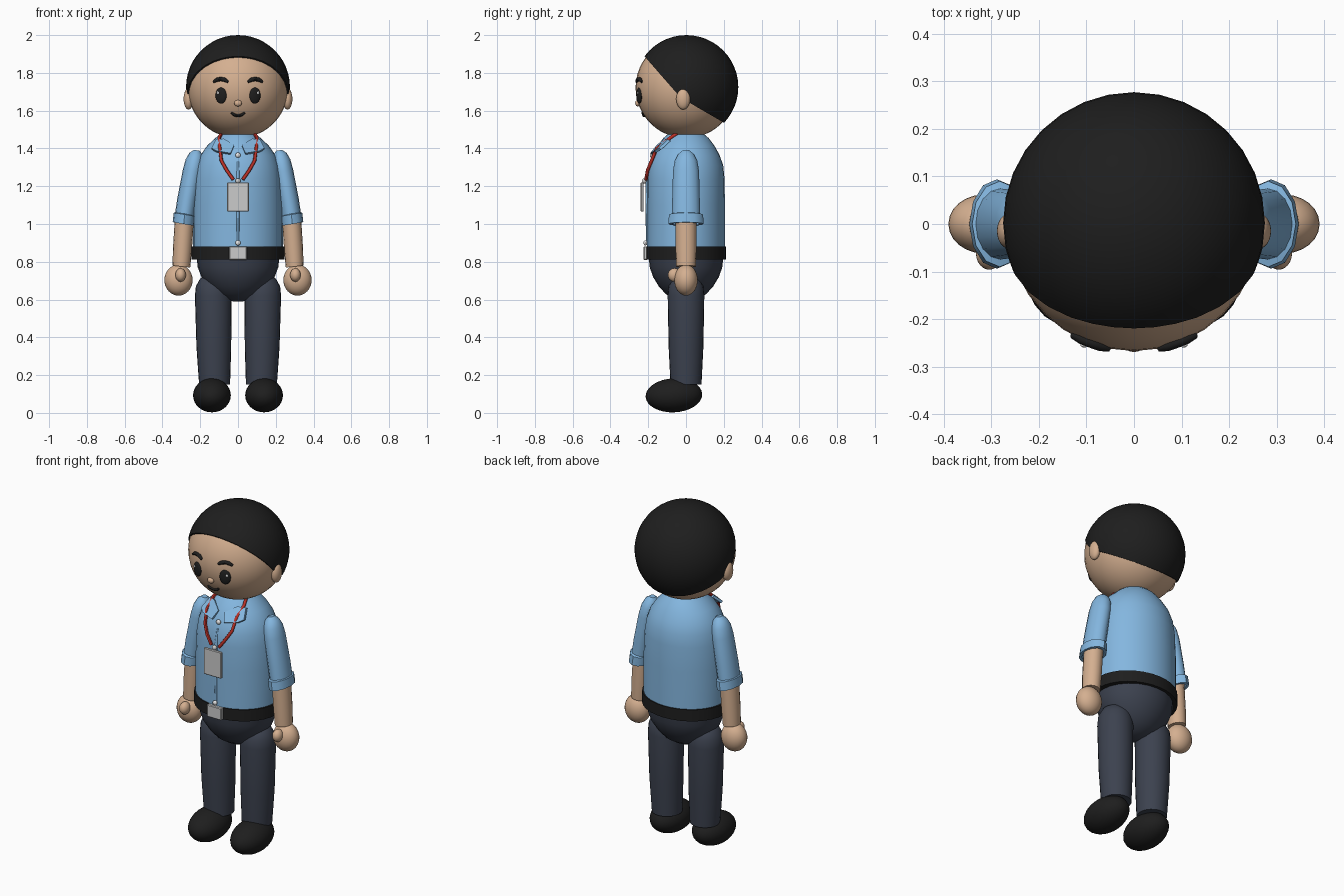
import bpy, bmesh, math
from mathutils import Vector

if "Cube" in bpy.data.objects:
    bpy.data.objects.remove(bpy.data.objects["Cube"])


def material(name, rgb):
    m = bpy.data.materials.new(name)
    m.diffuse_color = (*rgb, 1)
    m.use_nodes = True
    m.node_tree.nodes["Principled BSDF"].inputs["Base Color"].default_value = m.diffuse_color
    return m


SKIN = material("skin", (0.66, 0.43, 0.28))
BLUE = material("shirt_blue", (0.23, 0.47, 0.74))
NAVY = material("trouser_slate", (0.045, 0.054, 0.078))
BLACK = material("soft_black", (0.013, 0.013, 0.013))
RED = material("lanyard_red", (0.50, 0.03, 0.02))
SILVER = material("silver", (0.60, 0.60, 0.60))
WHITE = material("white", (0.85, 0.85, 0.85))

HEAD_Z, HEAD_R = 1.722, 0.267


def finish(name, bm, mat, smooth=35):
    bmesh.ops.recalc_face_normals(bm, faces=bm.faces[:])
    me = bpy.data.meshes.new(name)
    bm.to_mesh(me)
    bm.free()
    me.materials.append(mat)
    ob = bpy.data.objects.new(name, me)
    bpy.context.collection.objects.link(ob)
    bpy.ops.object.select_all(action='DESELECT')
    ob.select_set(True)
    bpy.context.view_layer.objects.active = ob
    if smooth:
        bpy.ops.object.shade_smooth_by_angle(angle=math.radians(smooth))
    return ob


def ball(name, loc, radii, mat, rot=(0, 0, 0), seg=24, rings=16):
    bm = bmesh.new()
    bmesh.ops.create_uvsphere(bm, u_segments=seg, v_segments=rings, radius=1)
    bmesh.ops.scale(bm, vec=radii, verts=bm.verts)
    ob = finish(name, bm, mat)
    ob.location, ob.rotation_euler = loc, rot
    return ob


def loft(name, rings, mat, n=24, tilt=0, close=False):
    """Elliptical sections (x, y, z, rx, ry); tilt shears each section in x."""
    bm = bmesh.new()
    loops = []
    for x, y, z, rx, ry in rings:
        loops.append([bm.verts.new((x + rx * math.cos(a), y + ry * math.sin(a),
                                    z + tilt * rx * math.cos(a)))
                      for a in (2 * math.pi * i / n for i in range(n))])
    pairs = list(zip(loops, loops[1:]))
    if close:
        pairs.append((loops[-1], loops[0]))
    for a, b in pairs:
        for i in range(n):
            j = (i + 1) % n
            bm.faces.new((a[i], a[j], b[j], b[i]))
    if not close:
        bm.faces.new(loops[0])
        bm.faces.new(loops[-1])
    return finish(name, bm, mat)


def box(name, loc, size, mat, bevel=0.004):
    bm = bmesh.new()
    bmesh.ops.create_cube(bm, size=1)
    bmesh.ops.scale(bm, vec=size, verts=bm.verts)
    bmesh.ops.bevel(bm, geom=bm.edges[:], offset=bevel, segments=1, affect='EDGES')
    ob = finish(name, bm, mat, 0)
    ob.location = loc
    return ob


def tube(name, pts, radius, mat, taper=1.0):
    cu = bpy.data.curves.new(name, 'CURVE')
    cu.dimensions, cu.bevel_depth = '3D', radius
    cu.bevel_resolution, cu.use_fill_caps = 2, True
    sp = cu.splines.new('POLY')
    sp.points.add(len(pts) - 1)
    for i, p in enumerate(pts):
        sp.points[i].co = (*p, 1)
        sp.points[i].radius = taper if i in (0, len(pts) - 1) else 1
    cu.materials.append(mat)
    ob = bpy.data.objects.new(name, cu)
    bpy.context.collection.objects.link(ob)
    bpy.ops.object.select_all(action='DESELECT')
    ob.select_set(True)
    bpy.context.view_layer.objects.active = ob
    bpy.ops.object.convert(target='MESH')
    bpy.ops.object.shade_smooth_by_angle(angle=math.radians(45))


def face_point(x, z, out=0.0):
    """Point on the front of the head, pushed outward a little."""
    p = Vector((x, -math.sqrt(HEAD_R ** 2 - x * x - (z - HEAD_Z) ** 2), z - HEAD_Z))
    return p * (1 + out / HEAD_R) + Vector((0, 0, HEAD_Z))


# Head
ball("head", (0, 0, HEAD_Z), (HEAD_R,) * 3, SKIN, seg=32, rings=24)

# Hair cap: slightly larger sphere trimmed by a steep fringe plane and a nape plane
bm = bmesh.new()
bmesh.ops.create_uvsphere(bm, u_segments=32, v_segments=24, radius=0.275)
bmesh.ops.translate(bm, vec=(0, 0.002, 1.725), verts=bm.verts)
for slope in (1.15, 0.58):
    bmesh.ops.bisect_plane(bm, geom=bm.verts[:] + bm.edges[:] + bm.faces[:],
                           plane_co=(0, -0.03, 1.67), plane_no=(0, slope, 1),
                           clear_inner=True)
    cut = [e for e in bm.edges if e.is_boundary]
    bmesh.ops.holes_fill(bm, edges=cut, sides=0)
finish("hair", bm, BLACK)

# Face
ball("nose", face_point(0, 1.64, 0.002), (0.02, 0.013, 0.017), SKIN, seg=16, rings=10)
tube("mouth", [face_point(x, 1.574 + 13 * x * x, 0.001)
               for x in (-0.036, -0.024, -0.012, 0, 0.012, 0.024, 0.036)],
     0.008, BLACK, 0.6)
for s, side in ((-1, "left"), (1, "right")):
    turn = (0, 0, s * 0.36)
    ball(side + "_eye", face_point(s * 0.09, 1.68), (0.031, 0.012, 0.043), BLACK, turn)
    ball(side + "_eye_glint", face_point(s * 0.102, 1.695, 0.011),
         (0.007, 0.004, 0.008), WHITE, turn, 12, 8)
    tube(side + "_brow", [face_point(s * x, z, 0.002) for x, z in
                          ((0.052, 1.752), (0.07, 1.763), (0.09, 1.767),
                           (0.11, 1.764), (0.129, 1.752))], 0.011, BLACK, 0.6)
    ball(side + "_ear", (s * 0.262, -0.015, 1.662), (0.026, 0.037, 0.056), SKIN)

# Shirt body
SHIRT = [(0.84, 0.237, 0.206), (1.10, 0.237, 0.206), (1.24, 0.23, 0.204),
         (1.31, 0.218, 0.197), (1.365, 0.198, 0.178), (1.415, 0.163, 0.15),
         (1.455, 0.12, 0.12), (1.48, 0.09, 0.09)]
loft("shirt", [(0, 0, z, rx, ry) for z, rx, ry in SHIRT], BLUE, 32)
tube("shirt_placket", [(0, -ry, z) for z, ry in
                       ((0.89, 0.206), (1.10, 0.206), (1.24, 0.204), (1.33, 0.19))],
     0.009, BLUE, 0.6)
for z, y in ((0.90, -0.215), (1.365, -0.182)):
    ball("shirt_button", (0, y, z), (0.014, 0.01, 0.014), WHITE, seg=12, rings=8)

# Belt and buckle
loft("belt", [(0, 0, 0.812, 0.236, 0.203), (0, 0, 0.812, 0.246, 0.212),
              (0, 0, 0.88, 0.246, 0.212), (0, 0, 0.88, 0.232, 0.2)], BLACK, 32)
box("belt_buckle", (0, -0.214, 0.846), (0.095, 0.022, 0.072), SILVER)

# Badge with clip
box("badge", (0, -0.232, 1.143), (0.115, 0.016, 0.156), SILVER)
ball("badge_clip", (0, -0.22, 1.228), (0.014, 0.012, 0.014), SILVER, seg=12, rings=8)

# Trouser seat
loft("trouser_seat", [(0, 0, z, r, 0.9 * r) for z, r in
                      ((0.59, 0.025), (0.602, 0.07), (0.63, 0.12), (0.67, 0.16),
                       (0.72, 0.194), (0.77, 0.213), (0.83, 0.22))], NAVY)

for s, side in ((-1, "left"), (1, "right")):
    # Leg and shoe
    loft(side + "_trouser_leg", [(s * x, 0, z, r, r) for x, z, r in
                                 ((0.124, 0.15, 0.082), (0.128, 0.35, 0.092),
                                  (0.131, 0.62, 0.097), (0.131, 0.67, 0.092),
                                  (0.131, 0.71, 0.07), (0.131, 0.735, 0.03))], NAVY)
    ball(side + "_shoe", (s * 0.138, -0.064, 0.093), (0.1, 0.15, 0.09), BLACK,
         (0.05, 0, 0))
    # Sleeve, rolled cuff and forearm
    loft(side + "_sleeve", [(s * x, 0, z, rx, ry) for x, z, rx, ry in
                            ((0.284, 1.03, 0.052, 0.075), (0.268, 1.13, 0.053, 0.073),
                             (0.24, 1.28, 0.052, 0.069), (0.229, 1.335, 0.048, 0.06),
                             (0.222, 1.37, 0.036, 0.042), (0.218, 1.39, 0.016, 0.018))],
         BLUE, 16, s * 0.15)
    loft(side + "_cuff", [(s * x, 0, z, rx, ry) for x, z, rx, ry in
                          ((0.288, 1.0, 0.058, 0.094), (0.282, 1.05, 0.058, 0.09),
                           (0.282, 1.055, 0.045, 0.072), (0.288, 1.0, 0.045, 0.075))],
         BLUE, 12, s * 0.17, True)
    loft(side + "_forearm", [(s * x, 0, z, r, 1.1 * r) for x, z, r in
                             ((0.3, 0.775, 0.047), (0.294, 0.87, 0.05),
                              (0.284, 1.03, 0.05))], SKIN, 16, s * 0.12)
    # Hand and thumb
    ball(side + "_hand", (s * 0.315, 0, 0.703), (0.075, 0.062, 0.082), SKIN)
    ball(side + "_thumb", (s * 0.304, -0.062, 0.73), (0.028, 0.034, 0.036), SKIN)
    # Lanyard strap
    tube(side + "_lanyard", [(s * 0.085, -0.04, 1.485), (s * 0.1, -0.085, 1.455),
                             (s * 0.096, -0.155, 1.40), (s * 0.088, -0.182, 1.335),
                             (s * 0.06, -0.203, 1.285), (s * 0.025, -0.212, 1.235)],
         0.009, RED)
    # Collar wing
    bm = bmesh.new()
    bm.faces.new([bm.verts.new((s * x, y, z)) for x, y, z in
                  ((0.02, -0.155, 1.418), (0.075, -0.115, 1.452), (0.118, -0.095, 1.448),
                   (0.14, -0.145, 1.402), (0.115, -0.168, 1.388), (0.04, -0.19, 1.375))])
    ext = bmesh.ops.extrude_face_region(bm, geom=bm.faces[:])
    bmesh.ops.translate(bm, vec=(0, 0.014, -0.008),
                        verts=[v for v in ext["geom"] if isinstance(v, bmesh.types.BMVert)])
    finish(side + "_collar_wing", bm, BLUE, 0)
